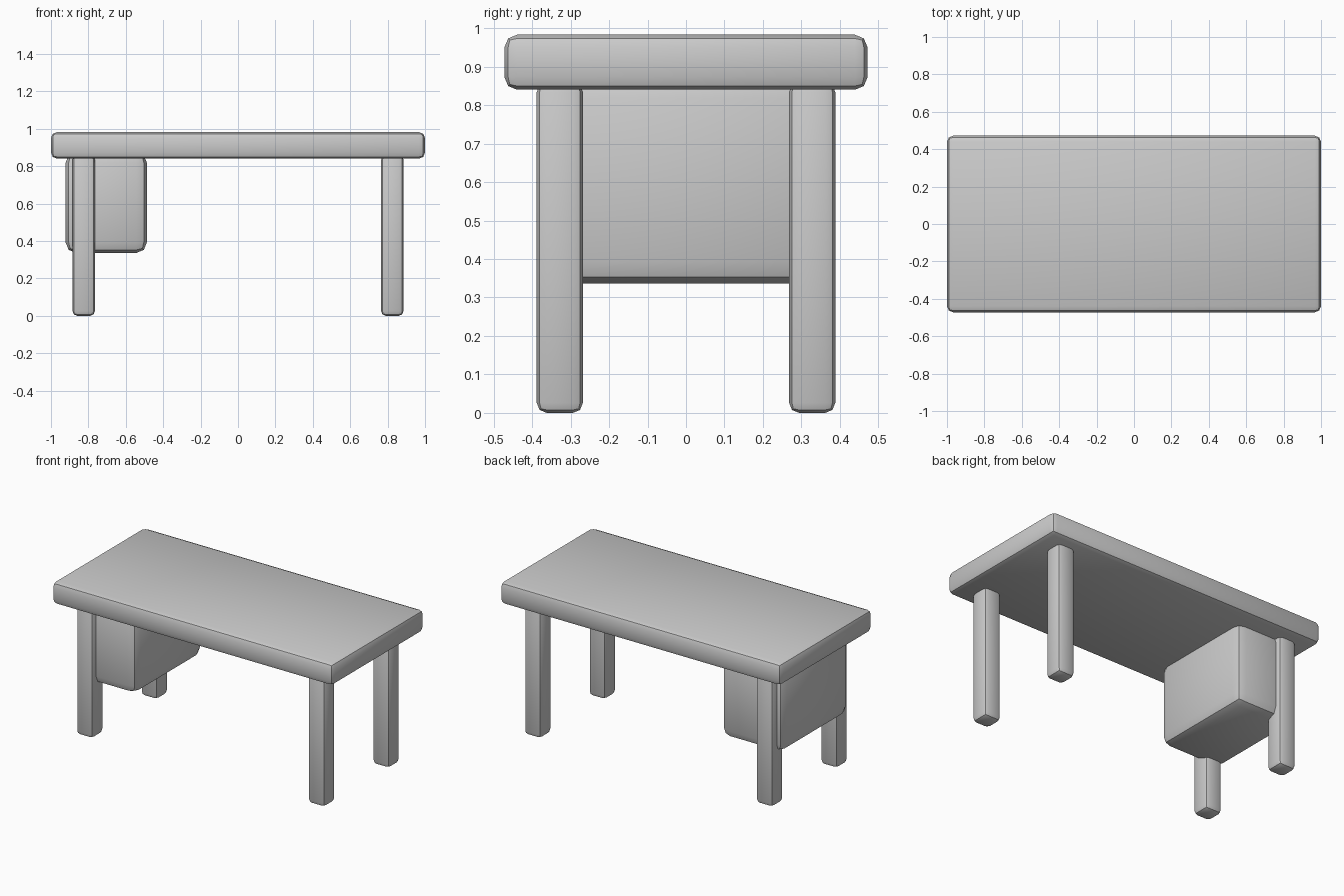
import bpy

if "Cube" in bpy.data.objects:
    bpy.data.objects.remove(bpy.data.objects["Cube"])


def rounded_box(name, lo, hi, radius):
    """Box between two corners with softly rounded edges."""
    size = [b - a for a, b in zip(lo, hi)]
    centre = [(a + b) / 2 for a, b in zip(lo, hi)]
    bpy.ops.mesh.primitive_cube_add(size=1, location=centre)
    ob = bpy.context.object
    ob.name = name
    ob.scale = size
    bpy.ops.object.transform_apply(location=False, rotation=False, scale=True)
    bevel = ob.modifiers.new("rounding", 'BEVEL')
    bevel.width = radius
    bevel.segments = 2
    bpy.ops.object.modifier_apply(modifier=bevel.name)
    bpy.ops.object.shade_smooth_by_angle()
    return ob


# Table top
rounded_box("table_top", (-1, -0.472, 0.84), (1, 0.472, 0.983), 0.033)

# Four legs
for sx, x_name in ((-1, "left"), (1, "right")):
    for sy, y_name in ((-1, "front"), (1, "back")):
        cx, cy = sx * 0.825, sy * 0.328
        rounded_box(f"{y_name}_{x_name}_leg",
                    (cx - 0.06, cy - 0.06, 0), (cx + 0.06, cy + 0.06, 0.86), 0.026)

# Drawer cabinet hung under the left end, set between the legs
rounded_box("drawer_cabinet", (-0.922, -0.35, 0.336), (-0.487, 0.35, 0.875), 0.057)
